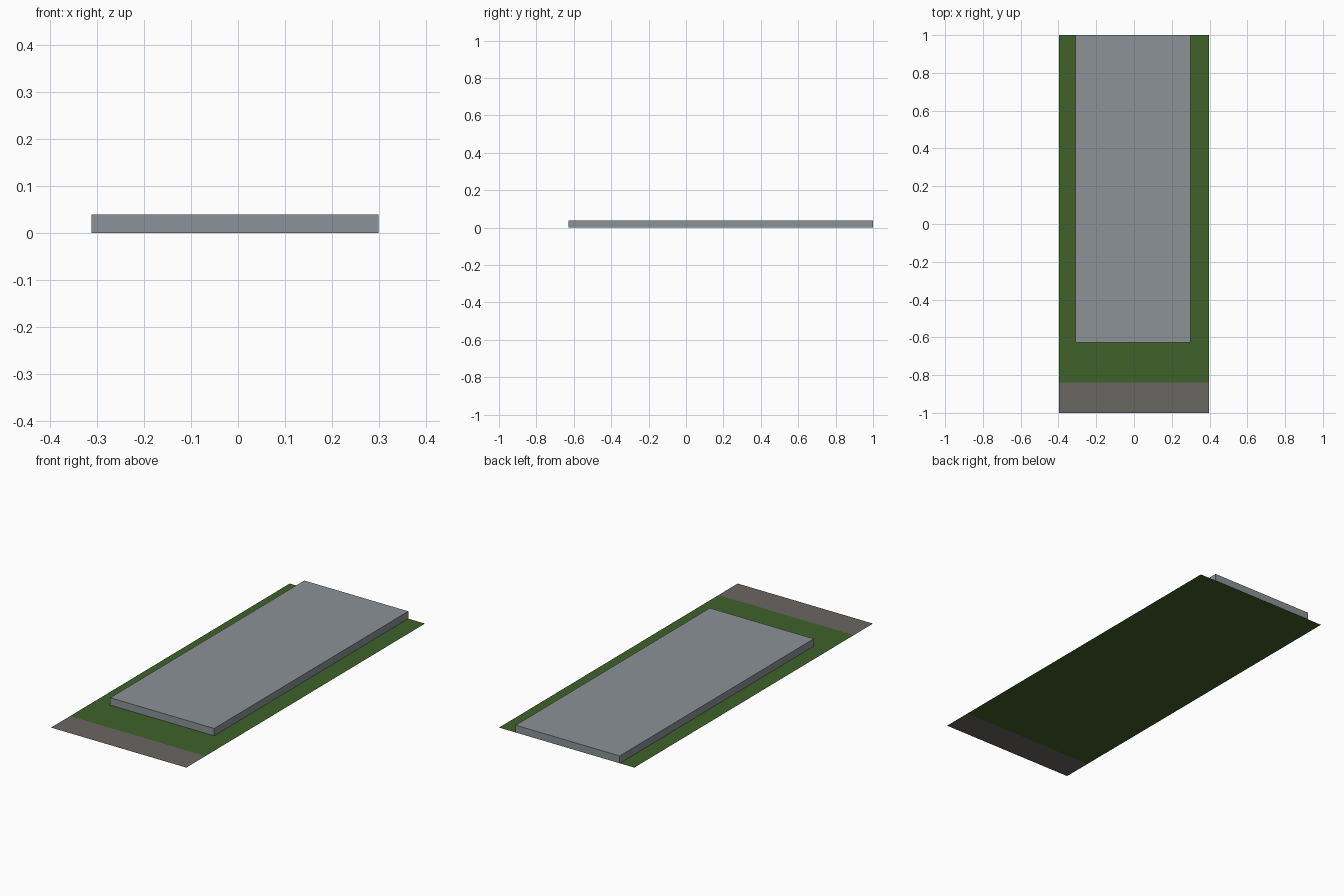
import bpy
import bmesh

if "Cube" in bpy.data.objects:
    bpy.data.objects.remove(bpy.data.objects["Cube"])


def material(name, srgb):
    def linear(c):
        c /= 255
        return c / 12.92 if c <= 0.04045 else ((c + 0.055) / 1.055) ** 2.4
    m = bpy.data.materials.new(name)
    m.diffuse_color = [linear(c) for c in srgb] + [1]
    m.use_nodes = True
    m.node_tree.nodes["Principled BSDF"].inputs["Base Color"].default_value = m.diffuse_color
    return m


def slab(name, x0, x1, y0, y1, height, mat):
    """Flat rectangle at z = 0, or an open-bottomed slab if height > 0."""
    bm = bmesh.new()
    corners = [(x0, y0), (x1, y0), (x1, y1), (x0, y1)]
    top = [bm.verts.new((x, y, height)) for x, y in corners]
    bm.faces.new(top)
    if height > 0:
        base = [bm.verts.new((x, y, 0)) for x, y in corners]
        for i in range(4):
            j = (i + 1) % 4
            bm.faces.new((base[i], base[j], top[j], top[i]))
    mesh = bpy.data.meshes.new(name)
    bm.to_mesh(mesh)
    bm.free()
    mesh.materials.append(mat)
    ob = bpy.data.objects.new(name, mesh)
    bpy.context.collection.objects.link(ob)
    return ob


grass = material("grass green", (64, 97, 42))
paving = material("paving brown grey", (105, 102, 97))
concrete = material("concrete grey", (139, 146, 150))

# Ground: lawn with a pavement strip along the front
slab("lawn", -0.397, 0.397, -0.84, 1.0, 0, grass)
slab("pavement", -0.397, 0.397, -1.0, -0.84, 0, paving)

# Raised foundation, flush with the back edge
slab("foundation", -0.311, 0.299, -0.627, 1.0, 0.039, concrete)
